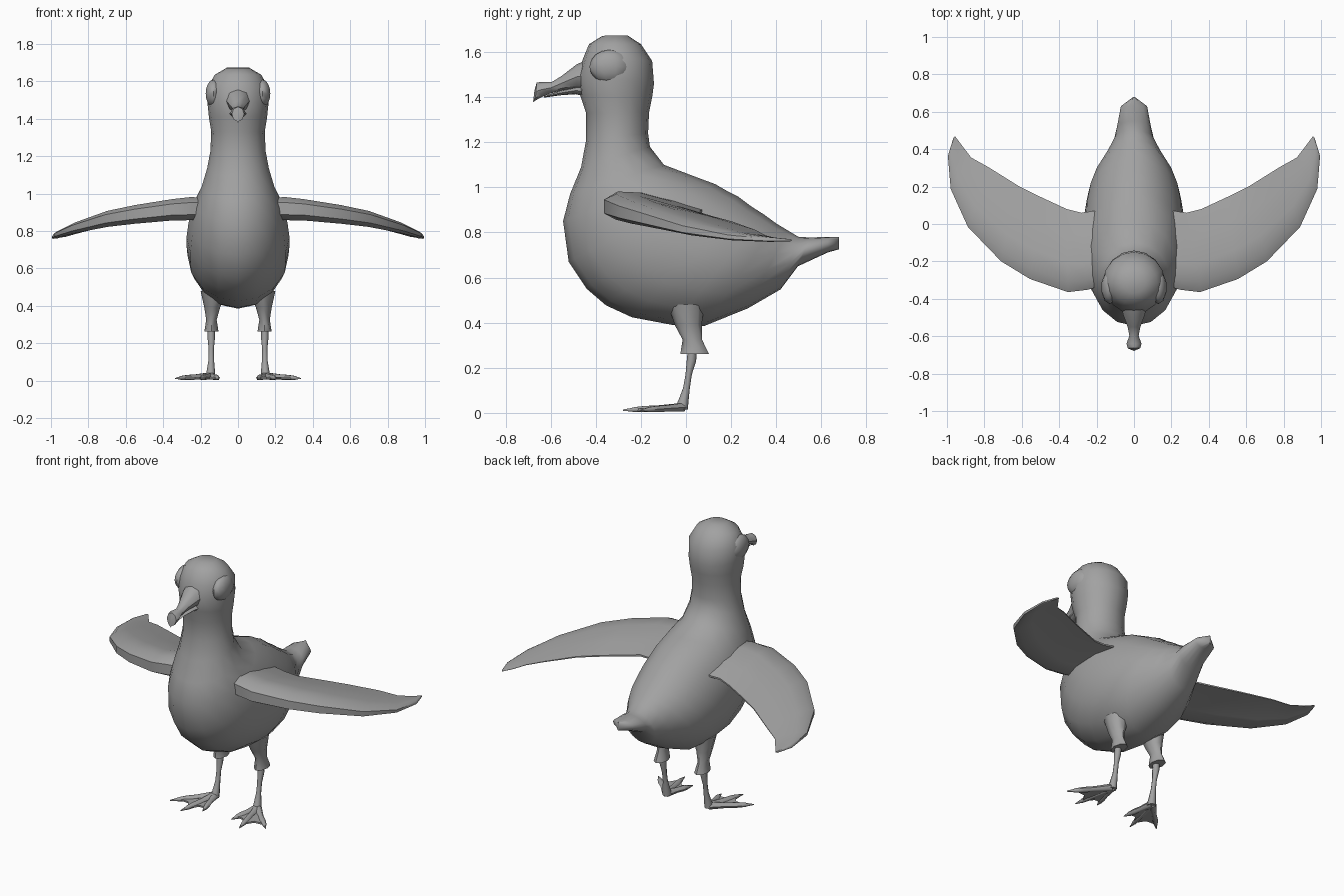
import bpy, bmesh, math
from mathutils import Vector

if "Cube" in bpy.data.objects:
    bpy.data.objects.remove(bpy.data.objects["Cube"])

grey = bpy.data.materials.new("plain_grey")
grey.diffuse_color = (0.36, 0.36, 0.36, 1)
grey.use_nodes = True
grey.node_tree.nodes["Principled BSDF"].inputs["Base Color"].default_value = grey.diffuse_color


def finish(name, bm, mirror=False, angle=60):
    bmesh.ops.recalc_face_normals(bm, faces=bm.faces[:])
    me = bpy.data.meshes.new(name)
    bm.to_mesh(me)
    bm.free()
    ob = bpy.data.objects.new(name, me)
    bpy.context.collection.objects.link(ob)
    me.materials.append(grey)
    if mirror:
        ob.modifiers.new("mirror", 'MIRROR').use_mirror_merge = False
    bpy.ops.object.select_all(action='DESELECT')
    ob.select_set(True)
    bpy.context.view_layer.objects.active = ob
    bpy.ops.object.shade_smooth_by_angle(angle=math.radians(angle))
    return ob


def add_loft(bm, rings):
    """Skin a list of equal-length point rings and close both ends."""
    vs = [[bm.verts.new(p) for p in r] for r in rings]
    n = len(vs[0])
    for a, b in zip(vs, vs[1:]):
        for i in range(n):
            j = (i + 1) % n
            bm.faces.new((a[i], a[j], b[j], b[i]))
    bm.faces.new(vs[0])
    bm.faces.new(vs[-1])


def oval(c, u, v, n):
    return [c + u * math.cos(2 * math.pi * i / n) + v * math.sin(2 * math.pi * i / n)
            for i in range(n)]


def side_rings(spec, n):
    """Rings from (front y, front z, back y, back z, half width)."""
    out = []
    for fy, fz, by, bz, w in spec:
        f, b = Vector((0, fy, fz)), Vector((0, by, bz))
        out.append(oval((f + b) / 2, Vector((w, 0, 0)), (b - f) / 2, n))
    return out


def flat_rings(spec, n):
    """Horizontal rings from (x, y, z, radius x, radius y)."""
    return [oval(Vector((x, y, z)), Vector((rx, 0, 0)), Vector((0, ry, 0)), n)
            for x, y, z, rx, ry in spec]


# head, neck, body and tail in one skin
bm = bmesh.new()
add_loft(bm, side_rings([
    (-.37, 1.672, -.26, 1.674, .06), (-.43, 1.635, -.20, 1.635, .125),
    (-.457, 1.57, -.15, 1.56, .163), (-.48, 1.50, -.142, 1.46, .163),
    (-.47, 1.41, -.15, 1.40, .155), (-.443, 1.33, -.164, 1.33, .143),
    (-.443, 1.21, -.168, 1.24, .148), (-.465, 1.09, -.16, 1.18, .165),
    (-.514, .97, -.098, 1.10, .195), (-.545, .85, .02, 1.055, .235),
    (-.52, .67, .13, 1.014, .265), (-.44, .55, .18, .985, .275),
    (-.355, .477, .23, .96, .275), (-.24, .424, .29, .915, .27),
    (-.06, .39, .345, .88, .25), (.08, .385, .40, .84, .215),
    (.275, .464, .45, .81, .15), (.42, .548, .50, .78, .105),
    (.496, .65, .55, .778, .09), (.63, .712, .63, .78, .07),
    (.678, .725, .678, .78, .006)], 16))
finish("body", bm)

# upper beak with hooked tip
bm = bmesh.new()
add_loft(bm, side_rings([
    (-.43, 1.43, -.43, 1.57, .07), (-.485, 1.435, -.485, 1.545, .058),
    (-.55, 1.43, -.55, 1.495, .034), (-.60, 1.417, -.595, 1.467, .025),
    (-.64, 1.40, -.64, 1.467, .04), (-.668, 1.385, -.662, 1.465, .033),
    (-.678, 1.378, -.672, 1.43, .006)], 8))
finish("upper_beak", bm, angle=45)

# lower beak
bm = bmesh.new()
add_loft(bm, side_rings([
    (-.43, 1.40, -.43, 1.45, .05), (-.49, 1.413, -.49, 1.445, .042),
    (-.56, 1.408, -.56, 1.428, .025), (-.63, 1.398, -.63, 1.404, .012)], 8))
finish("lower_beak", bm, angle=45)

# bulging eyes
bm = bmesh.new()
bmesh.ops.create_uvsphere(bm, u_segments=10, v_segments=8, radius=1)
for v in bm.verts:
    v.co = (.13 + .045 * v.co.x, -.338 + .09 * v.co.y, 1.535 + .075 * v.co.z)
finish("eyes", bm, mirror=True)

# wings: leading x, y, z; trailing x, y, z; thickness
wing = [(.17, -.33, .92, .15, .08, .90, .12), (.25, -.352, .92, .28, .06, .89, .13),
        (.353, -.364, .915, .36, .08, .875, .12), (.556, -.294, .89, .50, .145, .86, .105),
        (.71, -.20, .865, .62, .205, .845, .09), (.888, -.016, .815, .78, .305, .81, .06),
        (.98, .187, .78, .87, .355, .785, .035), (.995, .364, .767, .92, .42, .77, .02),
        (.965, .462, .765, .957, .47, .765, .01)]
section = [(0, .25), (.12, .5), (.35, .52), (.7, .3), (1, .04),
           (1, -.04), (.7, -.12), (.35, -.3), (.12, -.45), (0, -.25)]
rings = []
for lx, ly, lz, tx, ty, tz, th in wing:
    lead, trail = Vector((lx, ly, lz)), Vector((tx, ty, tz))
    rings.append([lead.lerp(trail, t) + Vector((0, 0, h * th)) for t, h in section])
bm = bmesh.new()
add_loft(bm, rings)
finish("wings", bm, mirror=True, angle=50)

# feathered thighs
bm = bmesh.new()
add_loft(bm, flat_rings([
    (.13, 0, .48, .07, .08), (.138, .01, .39, .042, .06),
    (.142, .028, .325, .028, .043), (.142, .038, .262, .038, .063)], 8))
finish("thighs", bm, mirror=True)

# shins
bm = bmesh.new()
add_loft(bm, flat_rings([
    (.143, .028, .28, .019, .02), (.143, .024, .23, .02, .021),
    (.143, .012, .17, .014, .014), (.143, .002, .11, .015, .015),
    (.145, -.01, .06, .021, .022), (.147, -.022, .015, .026, .03)], 8))
finish("shins", bm, mirror=True)

# toes with claws, plus webbing between them
heel = Vector((.148, -.015, .025))
tips = [Vector((.10, -.21, .012)), Vector((.205, -.28, .012)), Vector((.335, -.20, .012))]
bm = bmesh.new()
for tip in tips:
    d = tip - heel
    s = Vector((-d.y, d.x, 0)).normalized()
    add_loft(bm, [oval(heel.lerp(tip, t), s * w, Vector((0, 0, h)), 6)
                  for t, w, h in [(0, .024, .022), (.4, .015, .016), (.62, .018, .016),
                                  (.8, .013, .013), (.86, .009, .009), (1, .002, .003)]])
finish("toes", bm, mirror=True)

bm = bmesh.new()
mids = [heel.lerp(a.lerp(b, .5), .68) for a, b in zip(tips, tips[1:])]
ends = [heel.lerp(t, .8) for t in tips]
edge = [heel, ends[0], mids[0], ends[1], mids[1], ends[2]]
add_loft(bm, [[Vector((p.x, p.y, z)) for p in edge] for z in (.009, .019)])
finish("webbing", bm, mirror=True, angle=30)
